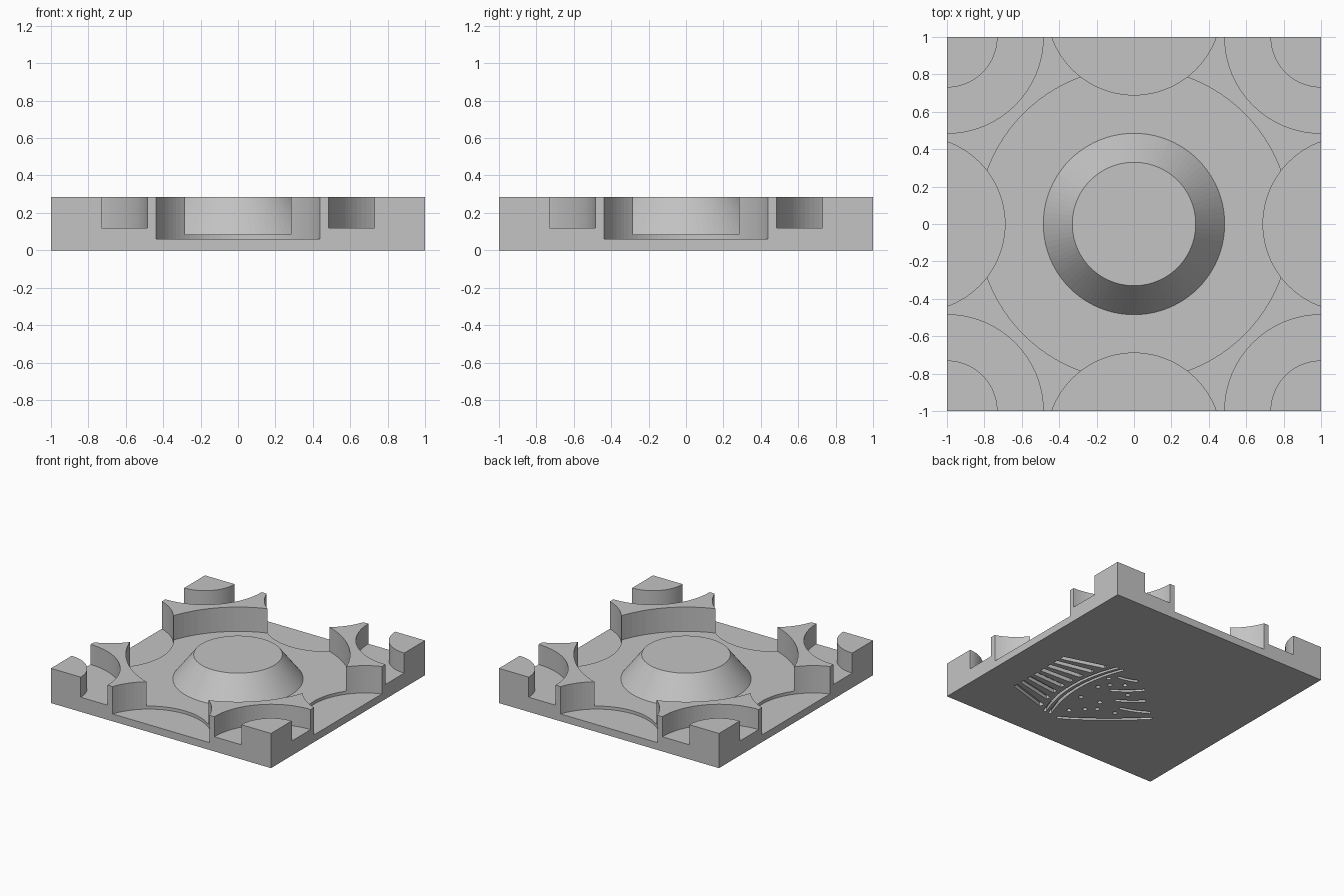
import bpy, bmesh, math
from mathutils import Vector

if "Cube" in bpy.data.objects:
    bpy.data.objects.remove(bpy.data.objects["Cube"])

H = 0.285          # slab height
SEG = 96           # sides of the round pockets

grey = bpy.data.materials.new("light_grey")
grey.diffuse_color = (0.55, 0.55, 0.55, 1)
grey.use_nodes = True
grey.node_tree.nodes["Principled BSDF"].inputs["Base Color"].default_value = grey.diffuse_color


def make_object(name, bm):
    bmesh.ops.recalc_face_normals(bm, faces=bm.faces)
    mesh = bpy.data.meshes.new(name)
    bm.to_mesh(mesh)
    bm.free()
    mesh.materials.append(grey)
    obj = bpy.data.objects.new(name, mesh)
    bpy.context.collection.objects.link(obj)
    return obj


def prism(bm, pts, z0, z1):
    """Closed prism over a flat outline."""
    low = [bm.verts.new((x, y, z0)) for x, y in pts]
    high = [bm.verts.new((x, y, z1)) for x, y in pts]
    bm.faces.new(low[::-1])
    bm.faces.new(high)
    n = len(pts)
    for i in range(n):
        j = (i + 1) % n
        bm.faces.new((low[i], low[j], high[j], high[i]))


def circle(cx, cy, r, n):
    return [(cx + r * math.cos(2 * math.pi * i / n),
             cy + r * math.sin(2 * math.pi * i / n)) for i in range(n)]


def lathe_ring(bm, profile, cx, cy):
    """Closed (radius, z) profile swept round a vertical axis."""
    rings = []
    for i in range(SEG):
        a = 2 * math.pi * i / SEG
        rings.append([bm.verts.new((cx + r * math.cos(a), cy + r * math.sin(a), z))
                      for r, z in profile])
    n = len(profile)
    for i in range(SEG):
        a, b = rings[i], rings[(i + 1) % SEG]
        for k in range(n):
            m = (k + 1) % n
            bm.faces.new((a[k], b[k], b[m], a[m]))


def stroke(bm, pts, width):
    """Groove cutter of even width along a path on the underside."""
    pts = [Vector(p) for p in pts]
    left, right = [], []
    for i, p in enumerate(pts):
        d = (pts[min(i + 1, len(pts) - 1)] - pts[max(i - 1, 0)]).normalized()
        side = Vector((-d.y, d.x)) * width / 2
        left.append(tuple(p + side))
        right.append(tuple(p - side))
    prism(bm, left + right[::-1], -0.1, 0.03)


def cut(target, bm):
    cutter = make_object("cutter", bm)
    cutter.hide_render = True
    mod = target.modifiers.new("cut", 'BOOLEAN')
    mod.operation = 'DIFFERENCE'
    mod.solver = 'EXACT'
    mod.object = cutter
    bpy.context.view_layer.objects.active = target
    bpy.ops.object.modifier_apply(modifier=mod.name)
    bpy.data.objects.remove(cutter)


# Square tile
bm = bmesh.new()
prism(bm, [(-1, -1), (1, -1), (1, 1), (-1, 1)], 0, H)
tile = make_object("square_tile", bm)

# Central round pocket, leaving a truncated cone in the middle
bm = bmesh.new()
lathe_ring(bm, [(0.485, 0.085), (0.835, 0.085), (0.835, 0.385), (0.2525, 0.385)], 0, 0)
cut(tile, bm)

# Round bites in the four sides
bm = bmesh.new()
for cx, cy in ((0, 1), (0, -1), (1, 0), (-1, 0)):
    prism(bm, circle(cx * 1.157, cy * 1.157, 0.467, SEG), 0.06, 0.4)
cut(tile, bm)

# Ring channels round the four corners
bm = bmesh.new()
for cx in (-1, 1):
    for cy in (-1, 1):
        lathe_ring(bm, [(0.27, 0.12), (0.515, 0.12), (0.515, 0.4), (0.27, 0.4)], cx, cy)
cut(tile, bm)

# Cupcake engraved underneath, lying with its top towards -x
MID = -0.27        # y of the cupcake's axis
bm = bmesh.new()

# wrapper pleats
for i in range(8):
    u = -0.27 + 0.54 * i / 7
    t = u * 1.35 / 0.43
    x1 = 0.43 - 0.09 * t * t
    spread = 1 + 0.47 * (0.71 - x1) / 0.42
    stroke(bm, [(0.71, MID + u), (x1, MID + u * spread)], 0.04)

# curved rims between wrapper and frosting
for x0 in (0.38, 0.33):
    stroke(bm, [(x0 - 0.09 * (k / 8) ** 2, MID + 0.43 * k / 8) for k in range(-8, 9)], 0.024)

# frosting swirls
for start, middle, end in (((0.16, -0.71), (-0.12, -0.54), (-0.395, -0.26)),
                           ((-0.11, -0.30), (-0.23, -0.27), (-0.33, -0.20)),
                           ((-0.01, -0.23), (-0.11, -0.18), (-0.19, -0.09)),
                           ((0.12, -0.14), (0.00, -0.07), (-0.08, 0.03)),
                           ((0.20, 0.05), (0.11, 0.06), (0.04, 0.10))):
    path = []
    for k in range(9):
        t = k / 8
        path.append([(1 - t) ** 2 * a + 2 * t * (1 - t) * b + t * t * c
                     for a, b, c in zip(start, middle, end)])
    stroke(bm, path, 0.028)

# sprinkles
for x, y in ((0.16, -0.57), (0.08, -0.48), (0.06, -0.33), (0.01, -0.42), (0.22, -0.16),
             (0.24, -0.01), (0.17, -0.08), (0.22, -0.36), (0.08, -0.01), (-0.03, -0.11),
             (-0.13, -0.38)):
    prism(bm, circle(x, y, 0.018, 12), -0.1, 0.03)
cut(tile, bm)
